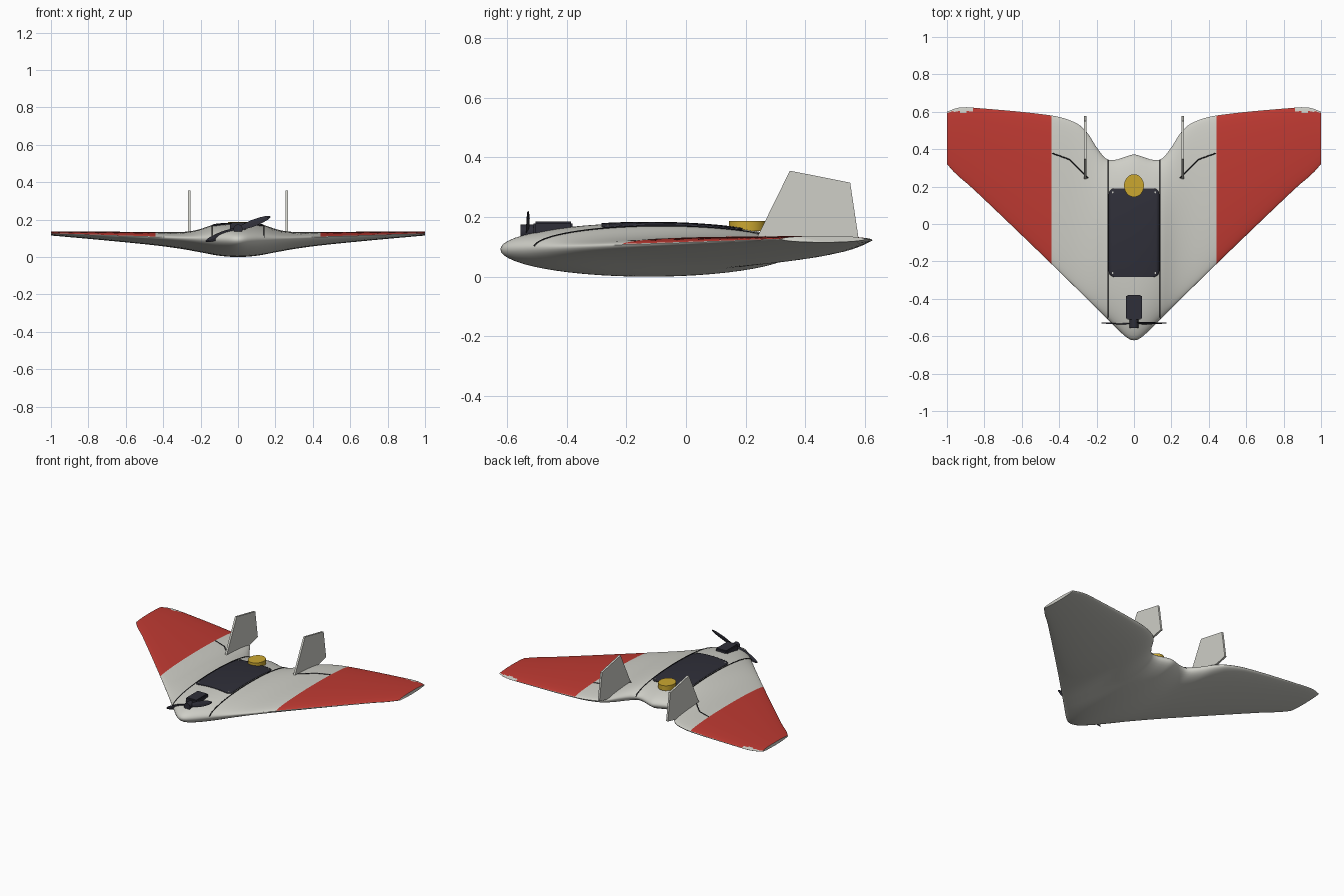
import bpy, bmesh, math
from mathutils import Matrix, Vector

if "Cube" in bpy.data.objects:
    bpy.data.objects.remove(bpy.data.objects["Cube"])


def material(name, rgb):
    m = bpy.data.materials.new(name)
    m.use_nodes = True
    m.diffuse_color = (*rgb, 1)
    bsdf = m.node_tree.nodes["Principled BSDF"]
    bsdf.inputs["Base Color"].default_value = (*rgb, 1)
    bsdf.inputs["Roughness"].default_value = 0.7
    return m


GREY = material("foam grey", (0.62, 0.62, 0.57))
RED = material("panel red", (0.52, 0.042, 0.032))
NAVY = material("dark navy", (0.028, 0.028, 0.04))
BLACK = material("seam black", (0.008, 0.008, 0.01))
YELLOW = material("puck yellow", (0.60, 0.39, 0.03))


def add_object(name, bm, mats, smooth=None):
    bmesh.ops.recalc_face_normals(bm, faces=bm.faces[:])
    me = bpy.data.meshes.new(name)
    bm.to_mesh(me)
    bm.free()
    ob = bpy.data.objects.new(name, me)
    bpy.context.collection.objects.link(ob)
    for m in mats:
        me.materials.append(m)
    if smooth:
        bpy.ops.object.select_all(action='DESELECT')
        ob.select_set(True)
        bpy.context.view_layer.objects.active = ob
        bpy.ops.object.shade_smooth_by_angle(angle=math.radians(smooth))
    return ob


# Span-wise shape tables: (distance from centreline, value)
LEAD = [(0, -.622), (.03, -.613), (.07, -.58), (.13, -.52), (.44, -.215), (.87, .197), (.95, .265), (1, .32)]
TRAIL = [(0, .372), (.05, .358), (.1, .343), (.15, .35), (.2, .41), (.25, .488),
         (.31, .54), (.44, .58), (.86, .622), (.94, .622), (1, .60)]
TOP = [(0, .18), (.1, .176), (.15, .167), (.2, .15), (.25, .139), (.32, .133), (.44, .134), (1, .137)]
BOTTOM = [(0, 0), (.1, .007), (.2, .025), (.3, .043), (.44, .062), (.7, .088), (1, .115)]


def spline(table, x):
    """Smooth cubic through the table."""
    def slope(i):
        a, b = table[max(i - 1, 0)], table[min(i + 1, len(table) - 1)]
        return 0 if i == 0 else (b[1] - a[1]) / (b[0] - a[0])
    x = min(abs(x), 1)
    i = next(k for k in range(len(table) - 1) if x <= table[k + 1][0] + 1e-9)
    (x0, y0), (x1, y1) = table[i], table[i + 1]
    h = x1 - x0
    t = (x - x0) / h
    return ((2*t**3 - 3*t**2 + 1) * y0 + (t**3 - 2*t**2 + t) * h * slope(i)
            + (3*t**2 - 2*t**3) * y1 + (t**3 - t**2) * h * slope(i + 1))


def rim(x):
    return 0.092 + 0.034 * abs(x)


def skin(x, y):
    """Height of the upper surface."""
    a, b = spline(LEAD, x), spline(TRAIL, x)
    u = max(-1, min(1, (2 * y - a - b) / (b - a)))
    return rim(x) + (spline(TOP, x) - rim(x)) * math.sqrt(1 - u * u)


# Blended wing body: elliptical sections lofted across the span
N = 28
half = [.44 * i / 26 for i in range(27)] + [.44 + .56 * i / 16 for i in range(1, 17)]
stations = [-x for x in reversed(half[1:])] + half
bm = bmesh.new()
rings = []
for x in stations:
    a, b, r = spline(LEAD, x), spline(TRAIL, x), rim(x)
    ring = []
    for k in range(2 * N):
        t = math.pi * k / N
        s = math.sin(t)
        h = spline(TOP, x) - r if s >= 0 else r - spline(BOTTOM, x)
        ring.append(bm.verts.new((x, (a + b) / 2 - (b - a) / 2 * math.cos(t), r + h * s)))
    rings.append(ring)
for r0, r1 in zip(rings, rings[1:]):
    for k in range(2 * N):
        j = (k + 1) % (2 * N)
        f = bm.faces.new((r0[k], r0[j], r1[j], r1[k]))
        c = f.calc_center_median()
        # red panels: upper skin outboard, leaving the rim and rear tip corners plain
        rear_tip = abs(c.x) > .87 and c.y > .598
        if abs(c.x) > .44 and 1 <= k < N - 1 and not rear_tip:
            f.material_index = 1
bm.faces.new(rings[0])
bm.faces.new(rings[-1])
add_object("wing_body", bm, [GREY, RED], 50)


# Seams drawn as fine cords lying on the skin
def seam(name, pts):
    cu = bpy.data.curves.new(name, 'CURVE')
    cu.dimensions = '3D'
    cu.bevel_depth = 0.003
    cu.bevel_resolution = 1
    sp = cu.splines.new('POLY')
    sp.points.add(len(pts) - 1)
    for p, (x, y) in zip(sp.points, pts):
        p.co = (x, y, skin(x, y), 1)
    cu.materials.append(BLACK)
    bpy.context.collection.objects.link(bpy.data.objects.new(name, cu))


for side, label in ((1, "left"), (-1, "right")):
    a, b = spline(LEAD, .14), spline(TRAIL, .14)
    seam(label + "_body_seam", [(side * .14, (a + b) / 2 - (b - a) / 2 * math.cos(math.pi * i / 40))
                                for i in range(1, 40)])
    corners = [(.437, .378), (.345, .345), (.245, .245)]
    pts = [(side * (p[0] + (q[0] - p[0]) * i / 8), p[1] + (q[1] - p[1]) * i / 8)
           for p, q in zip(corners, corners[1:]) for i in range(9)]
    seam(label + "_flap_seam", pts)

# Battery hatch: rounded rectangle that follows the skin
bm = bmesh.new()
Y0, Y1, W, R = -.283, .19, .135, .03
ys = [Y0 + R * (1 - math.cos(math.pi / 2 * i / 5)) for i in range(6)]
ys += [Y0 + R + (Y1 - Y0 - 2 * R) * i / 14 for i in range(1, 14)]
ys += [Y0 + Y1 - y for y in reversed(ys[:6])]
rows = []
for y in ys:
    d = max(0, R - min(y - Y0, Y1 - y))
    w = W - R + math.sqrt(max(0, R * R - d * d))
    rows.append([bm.verts.new((w * i / 8, y, skin(w * i / 8, y) + .004)) for i in range(-8, 9)])
for r0, r1 in zip(rows, rows[1:]):
    for i in range(16):
        bm.faces.new((r0[i], r0[i + 1], r1[i + 1], r1[i]))
hatch = add_object("battery_hatch", bm, [NAVY], 40)
mod = hatch.modifiers.new("thickness", 'SOLIDIFY')
mod.thickness = 0.006


def cylinder(name, mat, centre, radius, depth, axis='Z', scale=(1, 1, 1), r2=None, n=32):
    bm = bmesh.new()
    bmesh.ops.create_cone(bm, cap_ends=True, segments=n, radius1=radius,
                          radius2=radius if r2 is None else r2, depth=depth)
    m = Matrix.Translation(centre) @ Matrix.Diagonal((*scale, 1))
    if axis == 'Y':
        m = m @ Matrix.Rotation(math.pi / 2, 4, 'X')
    bm.transform(m)
    return add_object(name, bm, [mat], 40)


# Hatch screws
for i, (x, y) in enumerate([(sx * .114, sy) for sx in (-1, 1) for sy in (-.262, .169)]):
    cylinder(f"hatch_screw_{i + 1}", GREY, (x, y, skin(x, y) + .003), .005, .006, n=10)

# Navigation puck
cylinder("navigation_puck", YELLOW, (0, .205, .170), 1, .034, scale=(.053, .061, 1), n=40)

# Motor pod and hub
bm = bmesh.new()
bmesh.ops.create_cube(bm, size=1)
bm.transform(Matrix.Translation((0, -.445, .155)) @ Matrix.Diagonal((.084, .13, .06, 1)))
bmesh.ops.bevel(bm, geom=bm.edges[:], offset=.006, segments=2, affect='EDGES')
add_object("motor_pod", bm, [NAVY], 40)
cylinder("motor_hub", NAVY, (0, -.53, .15), .024, .05, 'Y')

# Two-bladed propeller with pitched, tapered blades
bm = bmesh.new()
blade = [(0, .011), (.04, .016), (.08, .02), (.13, .017), (.165, .012), (.185, .004)]
for turn in (0, math.pi):
    rot = Matrix.Rotation(turn - math.radians(21), 4, 'Y')
    loops = []
    for d, w in blade:
        p = math.radians(25 - 70 * d)
        loops.append([bm.verts.new(rot @ Vector((d, a * w * math.sin(p) + e * .003, a * w * math.cos(p))))
                      for a, e in ((-1, 0), (0, -1), (1, 0), (0, 1))])
    for l0, l1 in zip(loops, loops[1:]):
        for k in range(4):
            bm.faces.new((l0[k], l0[(k + 1) % 4], l1[(k + 1) % 4], l1[k]))
    bm.faces.new(loops[0])
    bm.faces.new(loops[-1])
bm.transform(Matrix.Translation((0, -.53, .15)))
add_object("propeller", bm, [NAVY])

# Twin vertical fins
for side, label in ((1, "left"), (-1, "right")):
    bm = bmesh.new()
    outline = [(.235, .125), (.348, .355), (.55, .315), (.578, .128), (.5, .11)]
    face = bm.faces.new([bm.verts.new((side * .26 - .0065, y, z)) for y, z in outline])
    ext = bmesh.ops.extrude_face_region(bm, geom=[face])
    bmesh.ops.translate(bm, vec=(.013, 0, 0),
                        verts=[v for v in ext["geom"] if isinstance(v, bmesh.types.BMVert)])
    add_object(label + "_fin", bm, [GREY])
